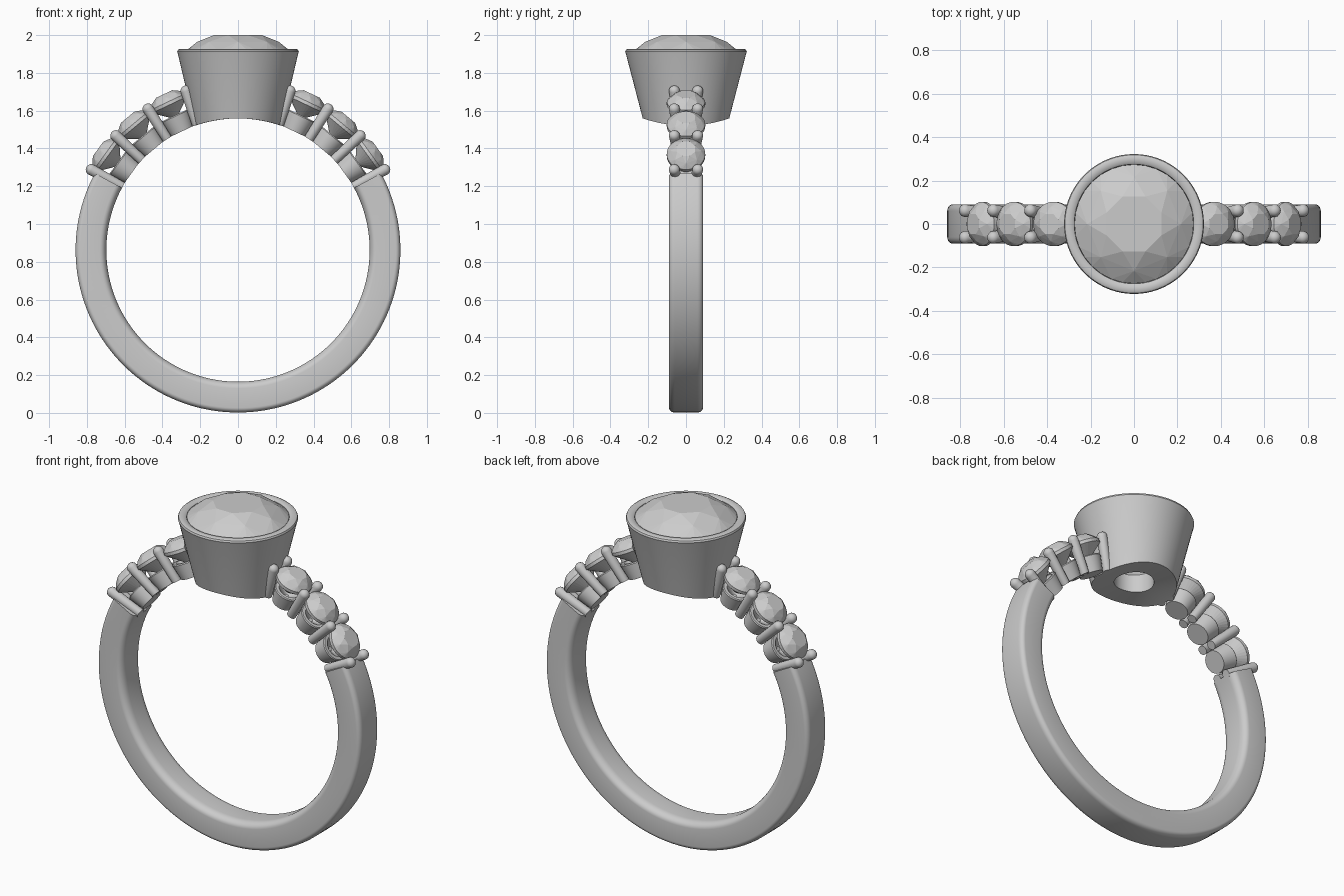
import bpy, bmesh, math
from mathutils import Matrix, Vector

if "Cube" in bpy.data.objects:
    bpy.data.objects.remove(bpy.data.objects["Cube"])

CZ = 0.862                      # height of the finger-hole centre
RI, RO = 0.697, 0.86            # inner and outer band radius
smooth = []


def radial(deg):
    """Frame whose z axis points outward from the ring centre, tilted from vertical."""
    return Matrix.Translation((0, 0, CZ)) @ Matrix.Rotation(math.radians(deg), 4, 'Y')


def finish(name, bm, matrix=None, is_smooth=True):
    bmesh.ops.recalc_face_normals(bm, faces=bm.faces)
    me = bpy.data.meshes.new(name)
    bm.to_mesh(me)
    bm.free()
    ob = bpy.data.objects.new(name, me)
    bpy.context.collection.objects.link(ob)
    if matrix:
        me.transform(matrix)
    if is_smooth:
        smooth.append(ob)
    return ob


def loft(bm, rings, closed=False):
    """Skin a list of vertex rings; cap the ends unless closed."""
    vs = [[bm.verts.new(p) for p in r] for r in rings]
    n, m = len(vs), len(vs[0])
    for i in range(n if closed else n - 1):
        a, b = vs[i], vs[(i + 1) % n]
        for j in range(m):
            k = (j + 1) % m
            bm.faces.new((a[j], a[k], b[k], b[j]))
    if not closed:
        bm.faces.new(vs[0])
        bm.faces.new(vs[-1])


def circle(r, z, n, cx=0.0, cy=0.0):
    return [Vector((cx + r * math.cos(2 * math.pi * i / n),
                    cy + r * math.sin(2 * math.pi * i / n), z)) for i in range(n)]


def gem(name, r, z, crown, girdle, depth, matrix=None):
    """Round brilliant: hull of table, kite, girdle and culet points."""
    bm = bmesh.new()
    for rad, h, n, off in ((0.5 * r, z + crown, 8, 0.5), (0.79 * r, z + 0.57 * crown, 8, 0),
                           (r, z, 32, 0), (r, z - girdle, 32, 0),
                           (0.03 * r, z - depth, 8, 0)):
        for i in range(n):
            a = 2 * math.pi * (i + off) / n
            bm.verts.new((rad * math.cos(a), rad * math.sin(a), h))
    bmesh.ops.convex_hull(bm, input=bm.verts)
    bmesh.ops.dissolve_limit(bm, angle_limit=0.01, verts=bm.verts, edges=bm.edges)
    return finish(name, bm, matrix, False)


# Band: rounded section swept around the bottom, open at the shoulders
section = []
rm = (RI + RO) / 2
for cr, cy, rx, ry, start in ((RO - 0.025, 0.06, 0.025, 0.03, 0), (RI + 0.035, 0.045, 0.035, 0.045, 90),
                              (RI + 0.035, -0.045, 0.035, 0.045, 180), (RO - 0.025, -0.06, 0.025, 0.03, 270)):
    for k in range(7):
        a = math.radians(start + 15 * k)
        section.append((cr + rx * math.cos(a), cy + ry * math.sin(a)))
bm = bmesh.new()
rings = []
for i in range(97):
    t = math.radians(61.8 + (360 - 2 * 61.8) * i / 96)
    rings.append([(r * math.sin(t), y, CZ + r * math.cos(t)) for r, y in section])
loft(bm, rings)
finish("band", bm)

# Bezel cup: turned profile, its underside following the finger hole
profile = [(0.107, None), (0.17, None), (0.229, None), (0.318, 1.9), (0.322, 1.912), (0.318, 1.922),
           (0.308, 1.927), (0.285, 1.925), (0.275, 1.918), (0.272, 1.89), (0.107, 1.66)]
bm = bmesh.new()
rings = []
for r, z in profile:
    ring = circle(r, 0, 72)
    for p in ring:
        p.z = CZ + math.sqrt(RI ** 2 - p.x ** 2) if z is None else z
    rings.append(ring)
loft(bm, rings, closed=True)
finish("bezel", bm)

# Centre stone
gem("centre_stone", 0.274, 1.917, 0.083, 0.015, 0.24)

for side, s in (("right", 1), ("left", -1)):
    # Shoulder stones with a small tapered cup under each
    for i in range(3):
        m = radial(s * (25.3 + 14.4 * i))
        gem(f"{side}_stone_{i + 1}", 0.102, 0.868, 0.046, 0.018, 0.10, m)
        bm = bmesh.new()
        loft(bm, [circle(0.064, RI - 0.002, 32), circle(0.082, 0.782, 32),
                  circle(0.078, 0.788, 32), circle(0.06, 0.788, 32), circle(0.012, 0.745, 32)])
        finish(f"{side}_cup_{i + 1}", bm, m)
    # Round-tipped prongs in pairs between the stones, spreading outward
    for i in range(4):
        for face, f in (("front", -1), ("back", 1)):
            bm = bmesh.new()
            spec = [(0.026, RI), (0.029, 0.885)]
            spec += [(0.03 * math.cos(a), 0.885 + 0.03 * math.sin(a))
                     for a in (math.radians(d) for d in (20, 40, 60, 80))]
            loft(bm, [circle(r, z, 16, 0, f * (0.036 + 0.026 * min(1, (z - RI) / 0.19)))
                      for r, z in spec])
            finish(f"{side}_{face}_prong_{i + 1}", bm, radial(s * (18.1 + 14.4 * i)))

# Smooth shading on the metal
bpy.ops.object.select_all(action='DESELECT')
for ob in smooth:
    ob.select_set(True)
bpy.context.view_layer.objects.active = smooth[0]
bpy.ops.object.shade_smooth_by_angle(angle=math.radians(35))
